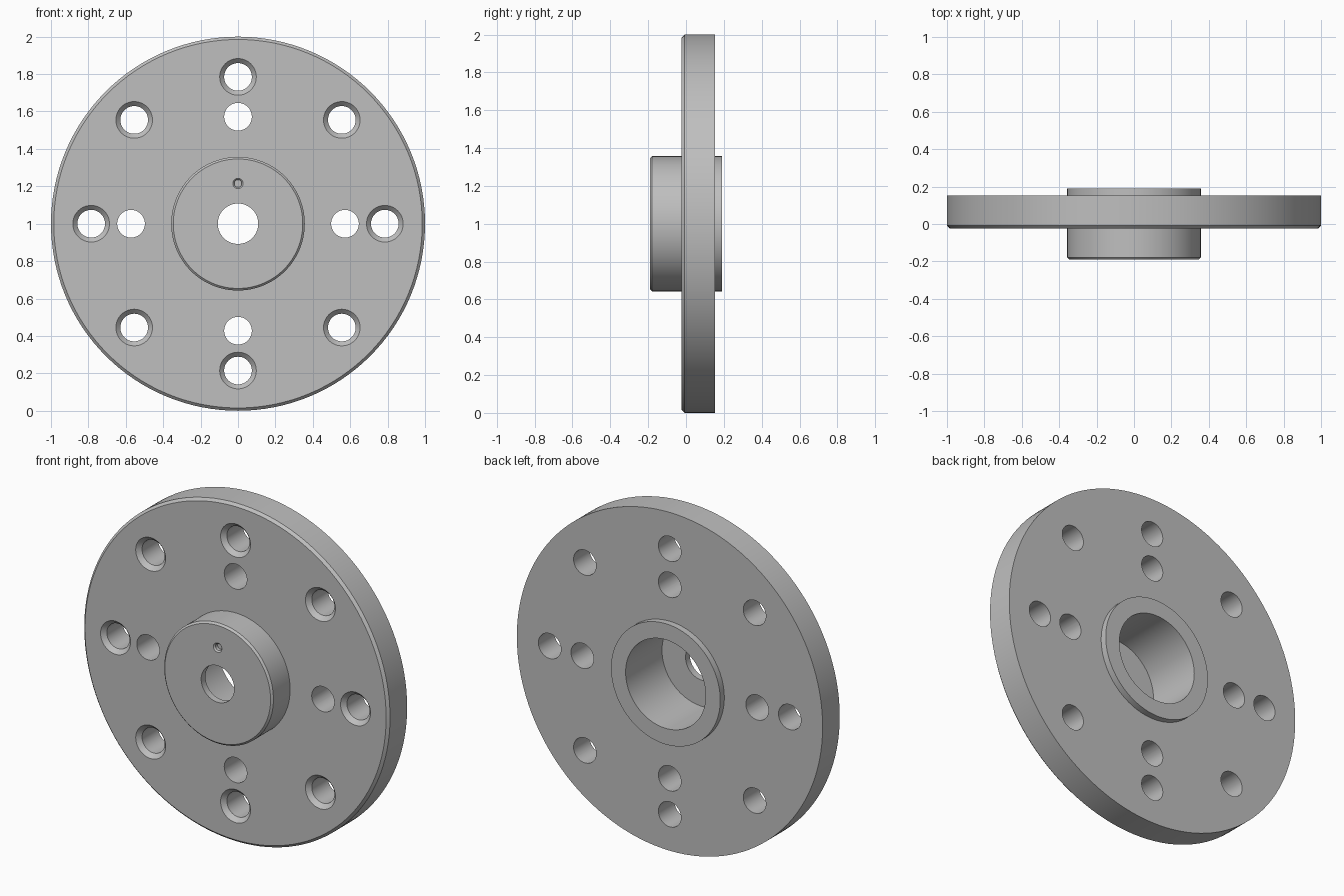
import bpy, bmesh, math
from math import cos, sin, pi

if "Cube" in bpy.data.objects:
    bpy.data.objects.remove(bpy.data.objects["Cube"])

CENTRE_Z = 1.0
FRONT, BACK = -0.023, 0.152          # flange faces
HUB_FRONT, HUB_BACK = -0.19, 0.19    # hub faces
HUB_R, BORE_R, SHAFT_R = 0.357, 0.262, 0.108
BOLT_R = 0.074

steel = bpy.data.materials.new("plain grey steel")
steel.use_nodes = True
grey = (0.52, 0.52, 0.52, 1)
steel.diffuse_color = grey
steel.node_tree.nodes["Principled BSDF"].inputs["Base Color"].default_value = grey


def revolve(bm, profile, cx=0, cz=CENTRE_Z, steps=48, closed=False):
    """Turn (radius, y) points about a line along y; ends are capped unless closed."""
    rings = []
    for r, y in profile:
        rings.append([bm.verts.new((cx + r * cos(2 * pi * i / steps), y,
                                    cz + r * sin(2 * pi * i / steps)))
                      for i in range(steps)])
    pairs = list(zip(rings, rings[1:]))
    if closed:
        pairs.append((rings[-1], rings[0]))
    else:
        bm.faces.new(rings[0])
        bm.faces.new(rings[-1])
    for a, b in pairs:
        for i in range(steps):
            j = (i + 1) % steps
            bm.faces.new((a[i], a[j], b[j], b[i]))


def make_object(name, bm):
    bmesh.ops.recalc_face_normals(bm, faces=bm.faces)
    mesh = bpy.data.meshes.new(name)
    bm.to_mesh(mesh)
    bm.free()
    mesh.materials.append(steel)
    obj = bpy.data.objects.new(name, mesh)
    bpy.context.collection.objects.link(obj)
    return obj


# Turned body: flange, chamfered hub, rear boss with a deep bore
bm = bmesh.new()
c, h = 0.015, 0.011
revolve(bm, [
    (SHAFT_R, HUB_FRONT), (HUB_R - h, HUB_FRONT), (HUB_R, HUB_FRONT + h),
    (HUB_R, FRONT), (1 - c, FRONT), (1, FRONT + c), (1, BACK),
    (HUB_R, BACK), (HUB_R, HUB_BACK), (BORE_R, HUB_BACK),
    (BORE_R, -0.15), (SHAFT_R, -0.15),
], steps=128, closed=True)
flange = make_object("flange_with_hub", bm)

# Hole cutters
bm = bmesh.new()
over = 0.03
for k in range(8):      # countersunk bolt holes
    a = k * pi / 4
    revolve(bm, [(0.098, FRONT - over), (0.098, FRONT), (BOLT_R, FRONT + 0.025),
                 (BOLT_R, BACK + over)], 0.785 * cos(a), CENTRE_Z + 0.785 * sin(a))
for k in range(4):      # plain inner holes
    a = k * pi / 2
    revolve(bm, [(BOLT_R, FRONT - over), (BOLT_R, BACK + over)],
            0.572 * cos(a), CENTRE_Z + 0.572 * sin(a))
# small blind pin hole in the hub face
revolve(bm, [(0.028, HUB_FRONT - over), (0.028, HUB_FRONT), (0.02, HUB_FRONT + 0.008),
             (0.02, HUB_FRONT + 0.028)], 0, CENTRE_Z + 0.215, steps=32)
cutter = make_object("hole_cutter", bm)
cutter.hide_render = True

# Cut the holes, then drop the cutter
cut = flange.modifiers.new("holes", 'BOOLEAN')
cut.operation = 'DIFFERENCE'
cut.solver = 'EXACT'
cut.object = cutter
for o in bpy.context.selected_objects:
    o.select_set(False)
bpy.context.view_layer.objects.active = flange
flange.select_set(True)
bpy.ops.object.modifier_apply(modifier=cut.name)
bpy.data.objects.remove(cutter)

bpy.ops.object.shade_smooth_by_angle(angle=math.radians(30))
